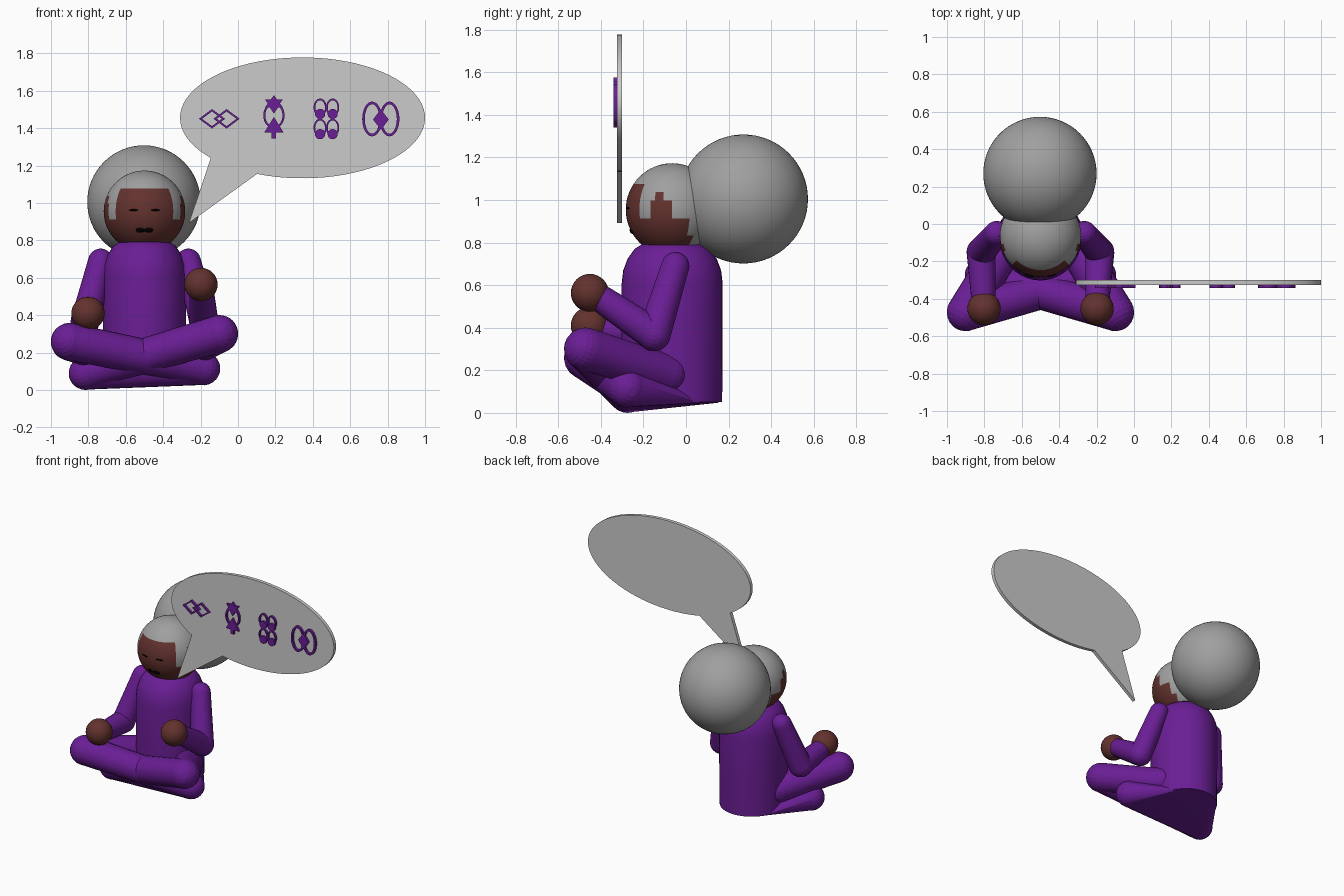
import bpy, bmesh
from math import sin, cos, pi, atan2, degrees
from mathutils import Vector, Matrix

if "Cube" in bpy.data.objects:
    bpy.data.objects.remove(bpy.data.objects["Cube"])


def material(name, rgb):
    m = bpy.data.materials.new(name)
    m.diffuse_color = (*rgb, 1)
    m.use_nodes = True
    m.node_tree.nodes["Principled BSDF"].inputs["Base Color"].default_value = m.diffuse_color
    return m


PURPLE = material("purple_cloth", (0.145, 0.013, 0.30))
BROWN = material("brown_skin", (0.125, 0.032, 0.027))
BLACK = material("black", (0.0, 0.0, 0.0))
GREY = material("grey_hair", (0.35, 0.35, 0.35))
CX, CY = -0.5, -0.065          # body axis


def finish(name, bm, mat=None, angle=40):
    bmesh.ops.recalc_face_normals(bm, faces=bm.faces)
    me = bpy.data.meshes.new(name)
    bm.to_mesh(me)
    bm.free()
    ob = bpy.data.objects.new(name, me)
    bpy.context.collection.objects.link(ob)
    if mat:
        me.materials.append(mat)
    bpy.ops.object.select_all(action='DESELECT')
    ob.select_set(True)
    bpy.context.view_layer.objects.active = ob
    bpy.ops.object.shade_smooth_by_angle(angle=angle * pi / 180)
    return ob


def ball(name, center, scale, mat=None, seg=32, rot=0):
    bm = bmesh.new()
    mx = Matrix.Translation(center) @ Matrix.Rotation(rot, 4, 'Z') @ Matrix.Diagonal((*scale, 1))
    bmesh.ops.create_uvsphere(bm, u_segments=seg, v_segments=seg // 2, radius=1, matrix=mx)
    return finish(name, bm, mat)


def hull(name, bm, mat):
    res = bmesh.ops.convex_hull(bm, input=bm.verts)
    inner = {g for g in res["geom_interior"] if isinstance(g, bmesh.types.BMVert)}
    bmesh.ops.delete(bm, geom=list(inner), context='VERTS')
    return finish(name, bm, mat)


def limb(name, a, ra, b, rb, mat):
    """Tapered capsule: hull of two spheres whose poles lie on the limb axis."""
    bm = bmesh.new()
    rot = (Vector(b) - Vector(a)).to_track_quat('Z', 'Y').to_matrix().to_4x4()
    for p, r in ((a, ra), (b, rb)):
        bmesh.ops.create_uvsphere(bm, u_segments=24, v_segments=12, radius=r,
                                  matrix=Matrix.Translation(p) @ rot)
    return hull(name, bm, mat)


def plate(name, pts, y0, y1, mat=None, inner=None):
    """Extruded x-z outline, optionally with a matching inner outline as a hole."""
    bm = bmesh.new()
    n = len(pts)

    def loops(ps):
        return [[bm.verts.new((x, y, z)) for x, z in ps] for y in (y0, y1)]

    def bridge(p, q):
        for i in range(n):
            bm.faces.new((p[i], p[(i + 1) % n], q[(i + 1) % n], q[i]))

    f, b = loops(pts)
    bridge(f, b)
    if inner:
        fi, bi = loops(inner)
        bridge(fi, bi)
        bridge(f, fi)
        bridge(b, bi)
    else:
        bm.faces.new(f)
        bm.faces.new(b)
    return finish(name, bm, mat, 30)


def oval(x, z, rx, rz, n=32, start=0.0):
    return [(x + rx * cos(start + 2 * pi * i / n), z + rz * sin(start + 2 * pi * i / n))
            for i in range(n)]


def glyph(name, x, z, rx, rz, n=32, line=0.0, start=0.0):
    hole = oval(x, z, rx - line, rz - line * rz / rx if n == 4 else rz - line, n, start) if line else None
    plate(name, oval(x, z, rx, rz, n, start), -0.341, -0.32, PURPLE, hole)


# torso: lathed robe with rounded shoulders
bm = bmesh.new()
prof = [(0, .05), (.235, .05), (.237, .35), (.237, .61), (.230, .67), (.209, .725),
        (.177, .770), (.13, .800), (0, .803)]
vs = [bm.verts.new((r, 0, z)) for r, z in prof]
es = [bm.edges.new(p) for p in zip(vs, vs[1:])]
bmesh.ops.spin(bm, geom=vs + es, axis=(0, 0, 1), cent=(0, 0, 0), angle=2 * pi, steps=40)
bmesh.ops.remove_doubles(bm, verts=bm.verts, dist=1e-4)
bmesh.ops.transform(bm, verts=bm.verts,
                    matrix=Matrix.Translation((CX, CY, 0)) @ Matrix.Diagonal((.94, 1, 1, 1)))
finish("torso", bm, PURPLE)

# head: hair colour with a blocky skin region
head = ball("head", (CX, CY, .955), (.218,) * 3, GREY, 64)
head.data.materials.append(BROWN)
SKIN = [(0, 45, 1.077), (61, 90, .998), (66, 79, 1.03), (0, 113, .907), (0, 122, .83)]
for p in head.data.polygons:
    c = p.center
    az = abs(degrees(atan2(c.x - CX, CY - c.y)))
    if any(lo <= az < hi and c.z < top for lo, hi, top in SKIN):
        p.material_index = 1
ball("hair_bun", (CX - .003, .27, 1.005), (.303,) * 3, GREY, 64)

# face details, arms, hands and crossed legs (knees and hands sit at different heights)
feet = []
for s, side, hand_z, knee_z, foot_z in ((-1, "left", .41, .258, .115), (1, "right", .564, .30, .09)):
    ball(side + "_eye", (CX + s * .058, -.272, .962), (.026, .009, .005), BLACK, 16, s * .27)
    ball(side + "_moustache", (CX + s * .022, -.252, .858), (.026, .013, .017), BLACK, 16, s * .1)
    shoulder = (CX + s * .235, -.05, .69)
    elbow = (CX + s * .317, -.15, .368)
    hand = (CX + s * .302, -.452, hand_z)
    wrist = (CX + s * .305, -.41, hand_z - .02)
    limb(side + "_upper_arm", shoulder, .066, elbow, .078, PURPLE)
    limb(side + "_forearm", elbow, .078, wrist, .064, PURPLE)
    ball(side + "_hand", hand, (.089,) * 3, BROWN)
    knee = (CX + s * .40, -.472, knee_z)
    foot = (CX - s * .315, -.275, foot_z)
    feet.append(foot)
    limb(side + "_thigh", (CX + s * .17, -.09, .18), .095, knee, .101, PURPLE)
    limb(side + "_shin", knee, .1, foot, .09, PURPLE)

# robe base: cloth stretched between the feet and the seat
bm = bmesh.new()
for f in feet:
    bmesh.ops.create_uvsphere(bm, u_segments=24, v_segments=12, radius=.088,
                              matrix=Matrix.Translation(f))
bmesh.ops.create_circle(bm, segments=32, radius=.22,
                        matrix=Matrix.Translation((CX, CY, .048)))
hull("robe_base", bm, PURPLE)

# speech bubble with its tail
BX, BZ = .345, 1.455
a0, a1 = atan2((1.153 - BZ) / .323, (.10 - BX) / .655), atan2((1.244 - BZ) / .323, (-.139 - BX) / .655)
N = 72
span = 2 * pi - abs(a1 - a0)
outline = [(BX + .655 * cos(a0 + span * i / N), BZ + .323 * sin(a0 + span * i / N)) for i in range(N + 1)]
outline.append((-.262, .893))
plate("speech_bubble", outline, -.325, -.30)

# symbol 1: linked diamonds
for x in (-.139, -.061):
    glyph("diamond_outline", x, 1.45, .07, .052, 4, .017)

# symbol 2: oval with star above and arrow below
glyph("oval_outline", .192, 1.468, .057, .07, line=.011)
for k in (1, -1):
    glyph("star_triangle", .192, 1.532, .056, .044, 3, 0, k * pi / 2)
glyph("small_triangle", .192, 1.502, .028, .024, 3, 0, -pi / 2)
glyph("arrow_head", .192, 1.404, .06, .056, 3, 0, pi / 2)
plate("arrow_stem", [(.18, 1.345), (.204, 1.345), (.204, 1.40), (.18, 1.40)], -.341, -.32, PURPLE)

# symbol 3: four ovals with dots
for x in (.439, .506):
    for z in (1.51, 1.402):
        glyph("eye_oval", x, z, .035, .048, line=.009)
        glyph("eye_dot", x, z - .034, .027, .027, 20)

# symbol 4: two large ovals with a diamond between
for x in (.717, .810):
    glyph("large_oval", x, 1.449, .053, .093, line=.014)
glyph("center_diamond", .764, 1.446, .042, .055, 4)
